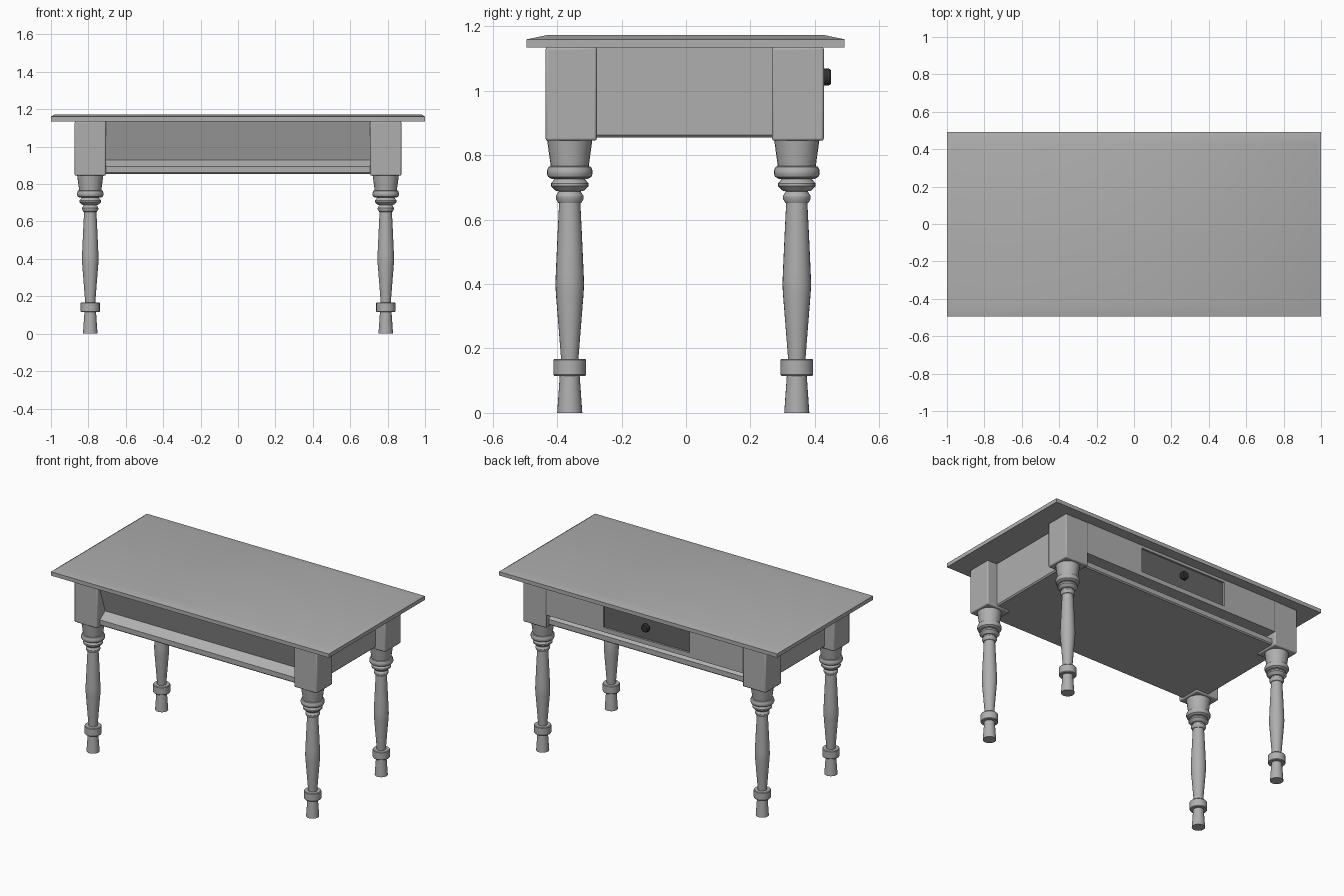
import bpy, bmesh, math
from mathutils import Vector

if "Cube" in bpy.data.objects:
    bpy.data.objects.remove(bpy.data.objects["Cube"])

GREY, DARK, BLACK = (.43, .43, .43, 1), (.13, .13, .13, 1), (.03, .03, .03, 1)


def finish(name, bm, loc=(0, 0, 0), bevel=0, smooth=0, color=GREY):
    bmesh.ops.recalc_face_normals(bm, faces=bm.faces)
    me = bpy.data.meshes.new(name)
    bm.to_mesh(me)
    bm.free()
    ob = bpy.data.objects.new(name, me)
    bpy.context.collection.objects.link(ob)
    ob.location = loc
    if bevel:
        m = ob.modifiers.new("bevel", 'BEVEL')
        m.width, m.segments = bevel, 2
    mat = bpy.data.materials.get(str(color)) or bpy.data.materials.new(str(color))
    mat.diffuse_color = color
    mat.use_nodes = True
    mat.node_tree.nodes["Principled BSDF"].inputs["Base Color"].default_value = mat.diffuse_color
    me.materials.append(mat)
    if smooth:
        bpy.ops.object.select_all(action='DESELECT')
        bpy.context.view_layer.objects.active = ob
        ob.select_set(True)
        bpy.ops.object.shade_smooth_by_angle(angle=math.radians(smooth))
    return ob


def box(name, lo, hi, **kw):
    lo, hi = Vector(lo), Vector(hi)
    bm = bmesh.new()
    bmesh.ops.create_cube(bm, size=1)
    bmesh.ops.scale(bm, vec=hi - lo, verts=bm.verts)
    return finish(name, bm, (lo + hi) / 2, **kw)


def loft(name, rings, **kw):
    # Skin a stack of matching closed outlines, capped at both ends
    bm = bmesh.new()
    loops = [[bm.verts.new(p) for p in ring] for ring in rings]
    n = len(loops[0])
    for a, b in zip(loops, loops[1:]):
        for i in range(n):
            j = (i + 1) % n
            bm.faces.new((a[i], a[j], b[j], b[i]))
    bm.faces.new(loops[0])
    bm.faces.new(loops[-1])
    return finish(name, bm, **kw)


def turned(name, profile, loc, steps=24, **kw):
    # (radius, height) outline spun around z
    ang = [2 * math.pi * i / steps for i in range(steps)]
    return loft(name, [[(r * math.cos(a), r * math.sin(a), z) for a in ang]
                       for r, z in profile], loc=loc, smooth=30, **kw)


# Table top: slab with a shallow sloped upper border
loft("table_top", [[(sx * hx, sy * hy - .001, z)
                    for sx, sy in ((-1, -1), (1, -1), (1, 1), (-1, 1))]
                   for hx, hy, z in ((1, .4935, 1.135), (1, .4935, 1.16), (.98, .43, 1.173))],
     smooth=40)

# Apron body: slanted front panel, sloped ledges at front and back, eased lower ends
outline = [(-.425, 1.136), (-.355, .93), (-.41, .893), (-.41, .862),
           (-.403, .855), (.393, .855), (.40, .862), (.40, .893),
           (.345, .93), (.345, 1.136)]
loft("apron_body", [[(x, y, max(z, low)) for y, z in outline]
                    for x, low in ((-.802, .863), (-.794, .855), (.794, .855), (.802, .863))])

# Back apron boards framing the drawer opening
Y0, Y1, DX0, DX1 = .34, .426, -.325, .297
box("back_apron_left", (-.80, Y0, .93), (DX0, Y1, 1.136))
box("back_apron_right", (DX1, Y0, .93), (.80, Y1, 1.136))
box("back_apron_upper_rail", (DX0, Y0, 1.118), (DX1, Y1, 1.136))
box("back_apron_lower_rail", (DX0, Y0, .93), (DX1, Y1, .96))

# Drawer front and knob
box("drawer_front", (DX0, Y0, .96), (DX1, Y1 - .012, 1.118), color=DARK)
knob = turned("drawer_knob", [(.014, 0), (.014, .010), (.022, .012), (.026, .016),
                              (.026, .032), (.022, .038)],
              ((DX0 + DX1) / 2, .412, 1.043), color=BLACK)
knob.rotation_euler = (-math.pi / 2, 0, 0)

# Legs: square block on a turned shaft
leg_profile = [(.039, 0), (.031, .115), (.048, .115), (.051, .119), (.051, .164), (.048, .168),
               (.027, .168), (.035, .27), (.043, .37), (.0445, .40), (.043, .44),
               (.038, .55), (.033, .651), (.036, .652), (.043, .665), (.043, .673),
               (.034, .688), (.044, .69), (.058, .704), (.058, .713), (.046, .727),
               (.057, .727), (.067, .733), (.071, .742), (.071, .752), (.066, .764),
               (.059, .766), (.07, .846)]
for part, cy, y0, y1 in (("front", -.361, -.436, -.277), ("back", .344, .267, .428)):
    for side, s in (("left", -1), ("right", 1)):
        turned(f"{part}_{side}_leg", leg_profile, (s * .79, cy, 0))
        x0, x1 = sorted((s * .873, s * .707))
        box(f"{part}_{side}_leg_block", (x0, y0, .845), (x1, y1, 1.136),
            bevel=.007, smooth=50)
